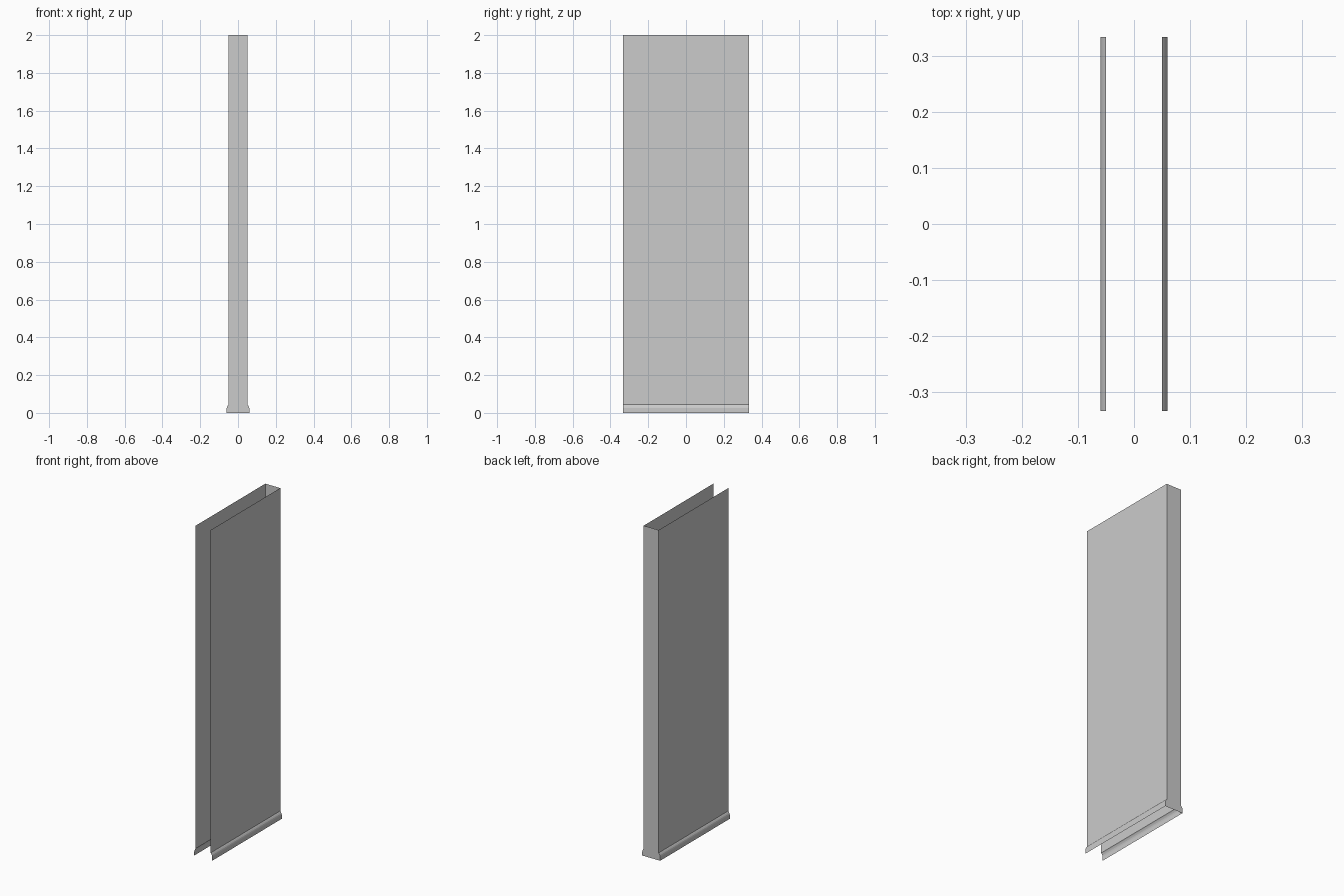
import bpy, bmesh

if "Cube" in bpy.data.objects:
    bpy.data.objects.remove(bpy.data.objects["Cube"])

HALF_LEN = 0.333
# right half of the wall section: top, moulded skirting, floor
PROFILE = [(0.05, 2.0), (0.05, 0.045), (0.054, 0.04),
           (0.058, 0.033), (0.06, 0.025), (0.06, 0.0)]


def make_object(name, build):
    bm = bmesh.new()
    build(bm)
    mesh = bpy.data.meshes.new(name)
    bm.to_mesh(mesh)
    bm.free()
    obj = bpy.data.objects.new(name, mesh)
    bpy.context.collection.objects.link(obj)
    return obj


def side_strip(points, sign):
    """Extrude a profile along y as an open sheet facing outwards."""
    def build(bm):
        rows = [[bm.verts.new((sign * x, y, z)) for y in (-HALF_LEN, HALF_LEN)]
                for x, z in points]
        for a, b in zip(rows, rows[1:]):
            loop = [a[0], b[0], b[1], a[1]]
            bm.faces.new(loop if sign > 0 else loop[::-1])
    return build


# Wall faces and skirting boards on both sides
for label, sign in (("right", 1), ("left", -1)):
    make_object(f"wall_face_{label}", side_strip(PROFILE[:2], sign))
    make_object(f"skirting_{label}", side_strip(PROFILE[1:], sign))


# Closed end at the back; front, top and bottom stay open
def end_cap(bm):
    outline = PROFILE + [(-x, z) for x, z in reversed(PROFILE)]
    bm.faces.new([bm.verts.new((x, HALF_LEN, z)) for x, z in outline])
    bm.normal_update()
    for f in bm.faces:
        if f.normal.y < 0:
            f.normal_flip()


make_object("wall_end", end_cap)
